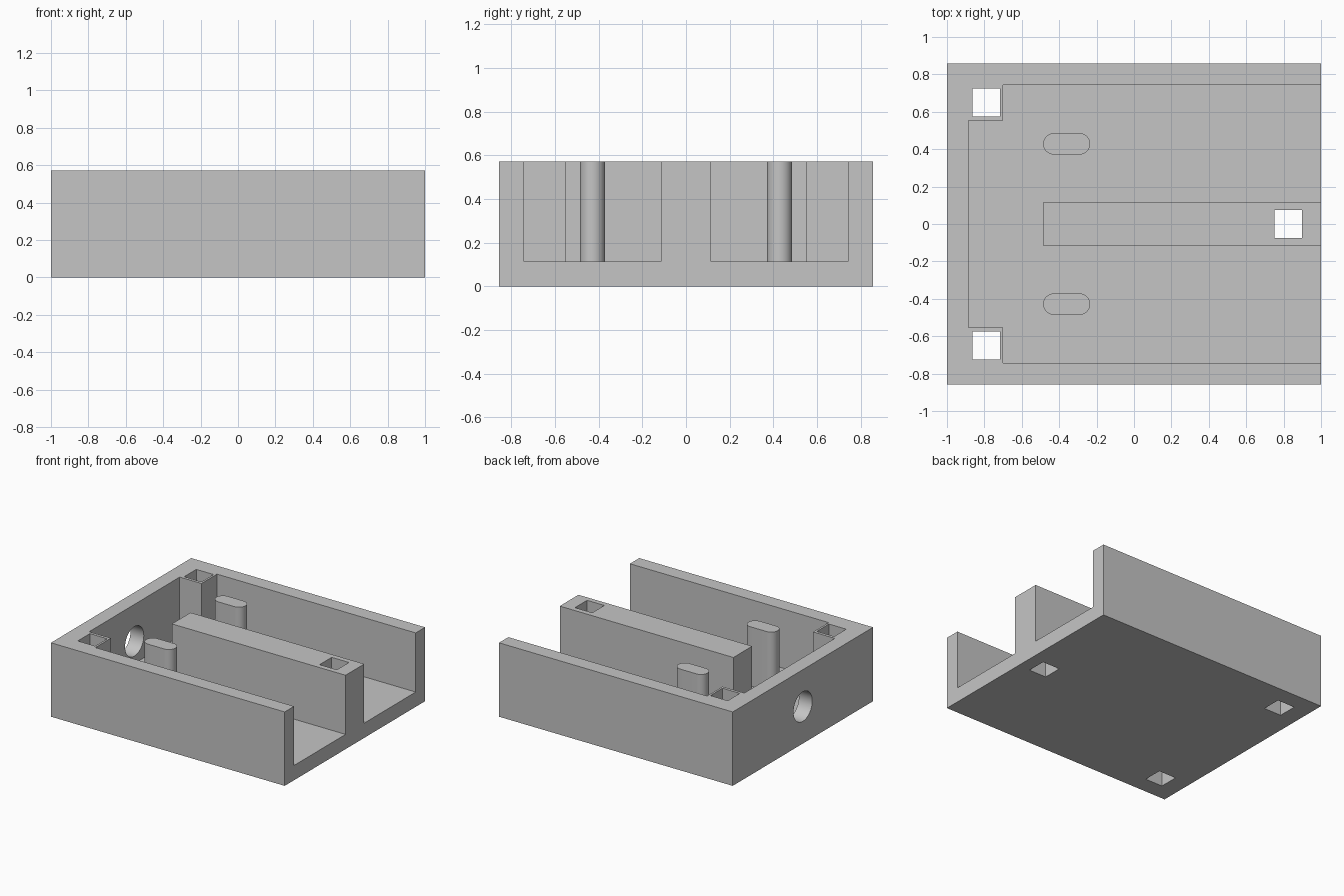
import bpy, bmesh
from math import pi, cos, sin, radians
from mathutils import Matrix

if "Cube" in bpy.data.objects:
    bpy.data.objects.remove(bpy.data.objects["Cube"], do_unlink=True)

U = 2 / 35                      # design unit
LENGTH, WIDTH, HEIGHT, FLOOR = 2, 30 * U, 10 * U, 2 * U

grey = bpy.data.materials.new("plain grey")
grey.use_nodes = True
grey.diffuse_color = (0.56, 0.56, 0.56, 1)
grey.node_tree.nodes["Principled BSDF"].inputs["Base Color"].default_value = grey.diffuse_color


def prism(name, outline, z0, z1, matrix=Matrix()):
    """Extrude a flat outline from z0 to z1."""
    bm = bmesh.new()
    face = bm.faces.new([bm.verts.new((x, y, z0)) for x, y in outline])
    top = bmesh.ops.extrude_face_region(bm, geom=[face])["geom"]
    bmesh.ops.translate(bm, vec=(0, 0, z1 - z0),
                        verts=[v for v in top if isinstance(v, bmesh.types.BMVert)])
    bmesh.ops.recalc_face_normals(bm, faces=bm.faces)
    bm.transform(matrix)
    mesh = bpy.data.meshes.new(name)
    bm.to_mesh(mesh)
    bm.free()
    mesh.materials.append(grey)
    obj = bpy.data.objects.new(name, mesh)
    bpy.context.collection.objects.link(obj)
    return obj


def rectangle(x, y, w, d):
    return [(x + sx * w / 2, y + sy * d / 2) for sx, sy in ((-1, -1), (1, -1), (1, 1), (-1, 1))]


def slot(x, y, half, r, steps=24):
    """Outline with round ends; a circle when half is zero."""
    pts = []
    for side, start in ((1, -pi / 2), (-1, pi / 2)):
        count = steps + 1 if half else steps
        pts += [(x + side * half + r * cos(start + pi * i / steps),
                 y + r * sin(start + pi * i / steps)) for i in range(count)]
    return pts


def select_only(obj):
    bpy.ops.object.select_all(action="DESELECT")
    obj.select_set(True)
    bpy.context.view_layer.objects.active = obj


def cut(target, cutter):
    cutter.hide_render = True
    mod = target.modifiers.new("cut", "BOOLEAN")
    mod.operation, mod.solver, mod.object = "DIFFERENCE", "EXACT", cutter
    select_only(target)
    bpy.ops.object.modifier_apply(modifier=mod.name)
    bpy.data.objects.remove(cutter, do_unlink=True)


# Tray block
tray = prism("tray", rectangle(0, 0, LENGTH, WIDTH), 0, HEIGHT)

# Open-ended cavity, leaving two corner posts and the centre rib
half = [(-0.886, 0.553), (-0.70, 0.553), (-0.70, 13 * U), (1.2, 13 * U),
        (1.2, 2 * U), (-8.5 * U, 2 * U)]
cavity = half + [(x, -y) for x, y in reversed(half)]
cut(tray, prism("cavity_cutter", cavity, FLOOR, HEIGHT + 0.2))

# Square screw holes through the posts and the rib
for x, y in ((-0.79, 0.65), (-0.79, -0.65), (0.824, 0)):
    cut(tray, prism("screw_hole_cutter", rectangle(x, y, 0.148, 0.148), -0.1, HEIGHT + 0.1))

# Round cable hole through the end wall
turn = Matrix.Translation((-0.95, 0, HEIGHT / 2)) @ Matrix.Rotation(pi / 2, 4, "Y")
cut(tray, prism("cable_hole_cutter", slot(0, 0, 0, 2 * U), -0.15, 0.15, turn))

# Upright pins with rounded ends
pins = [prism(name, slot(-0.36, y, 1.2 * U, U), FLOOR - 0.01, HEIGHT)
        for name, y in (("left_pin", -7.5 * U), ("right_pin", 7.5 * U))]

for obj in [tray] + pins:
    select_only(obj)
    bpy.ops.object.shade_smooth_by_angle(angle=radians(30))
